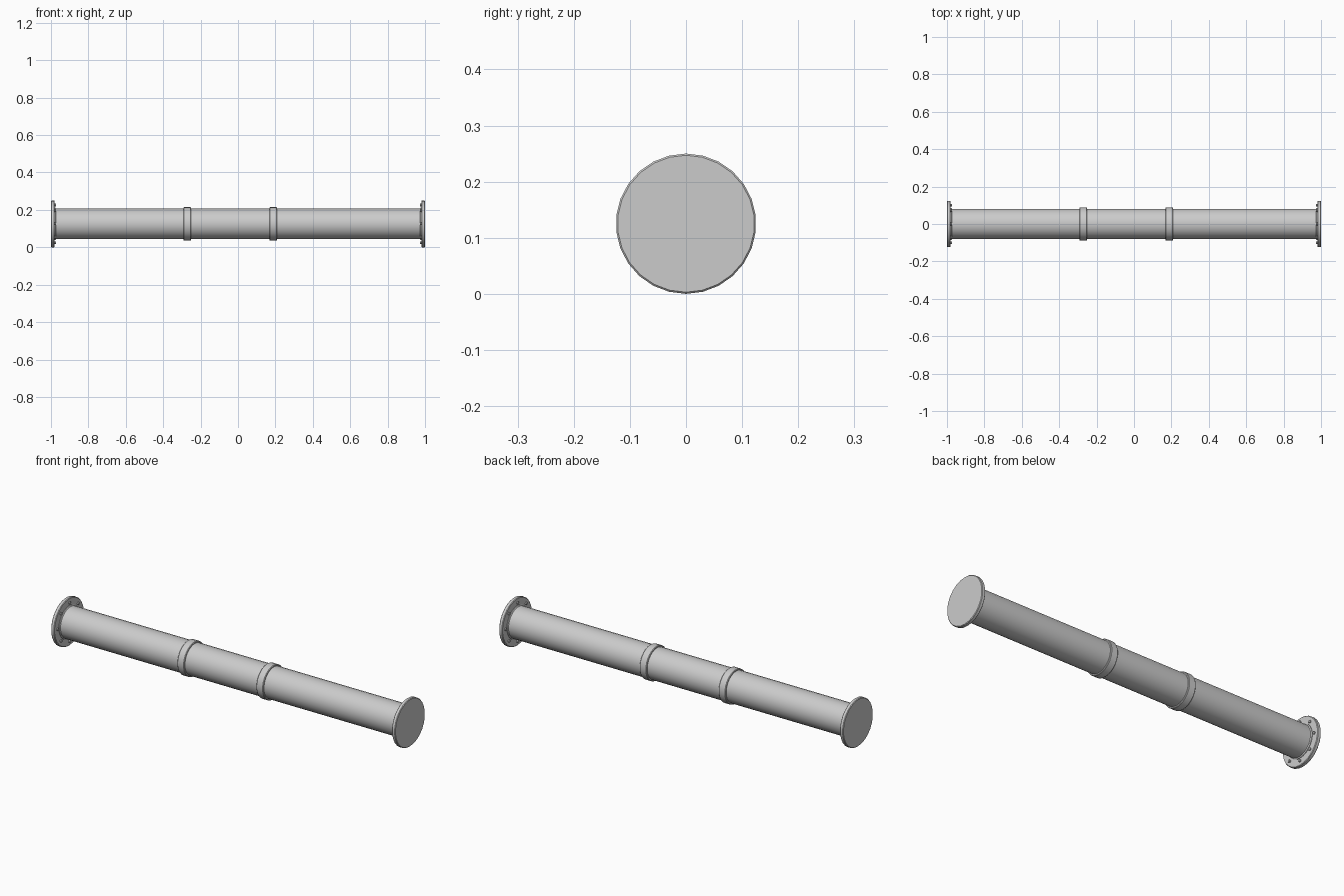
import bpy, math

if "Cube" in bpy.data.objects:
    bpy.data.objects.remove(bpy.data.objects["Cube"])

CZ = 0.125  # axis height


def lathe(name, profile, sides):
    """Revolve a closed-ended (x, radius) profile around the long axis."""
    verts, faces = [], []
    for x, r in profile:
        for i in range(sides):
            a = 2 * math.pi * i / sides
            verts.append((x, r * math.sin(a), CZ + r * math.cos(a)))
    for j in range(len(profile) - 1):
        for i in range(sides):
            k = (i + 1) % sides
            a, b = j * sides, (j + 1) * sides
            faces.append((a + i, a + k, b + k, b + i))
    last = (len(profile) - 1) * sides
    faces.append(tuple(reversed(range(sides))))
    faces.append(tuple(range(last, last + sides)))
    return finish(name, verts, faces)


def finish(name, verts, faces):
    mesh = bpy.data.meshes.new(name)
    mesh.from_pydata(verts, [], faces)
    import bmesh
    bm = bmesh.new()
    bm.from_mesh(mesh)
    bmesh.ops.recalc_face_normals(bm, faces=bm.faces)
    bm.to_mesh(mesh)
    bm.free()
    obj = bpy.data.objects.new(name, mesh)
    bpy.context.collection.objects.link(obj)
    bpy.ops.object.select_all(action='DESELECT')
    obj.select_set(True)
    bpy.context.view_layer.objects.active = obj
    bpy.ops.object.shade_smooth_by_angle(angle=math.radians(30))
    return obj


# main tube
lathe("pipe", [(-0.985, 0.082), (0.985, 0.082)], 26)

# coupling bands with softened edges
for n, x in (("left", -0.271), ("right", 0.188)):
    lathe(n + "_band", [(x - 0.02, 0.081), (x - 0.02, 0.087), (x - 0.017, 0.0895),
                        (x + 0.017, 0.0895), (x + 0.02, 0.087), (x + 0.02, 0.081)], 26)

# end flanges, weld collars and bolts
for n, s in (("left", -1), ("right", 1)):
    lathe(n + "_flange", [(s * 1.0, 0.122), (s * 0.997, 0.125),
                          (s * 0.983, 0.125), (s * 0.980, 0.122)], 26)
    lathe(n + "_collar", [(s * 0.985, 0.087), (s * 0.977, 0.087), (s * 0.973, 0.081)], 26)
    for i in range(8):
        a = i * math.pi / 4
        bpy.ops.mesh.primitive_cylinder_add(
            vertices=8, radius=0.007, depth=0.012, rotation=(0, math.pi / 2, 0),
            location=(s * 0.979, 0.101 * math.sin(a), CZ + 0.101 * math.cos(a)))
        bpy.context.object.name = f"{n}_bolt_{i + 1}"
